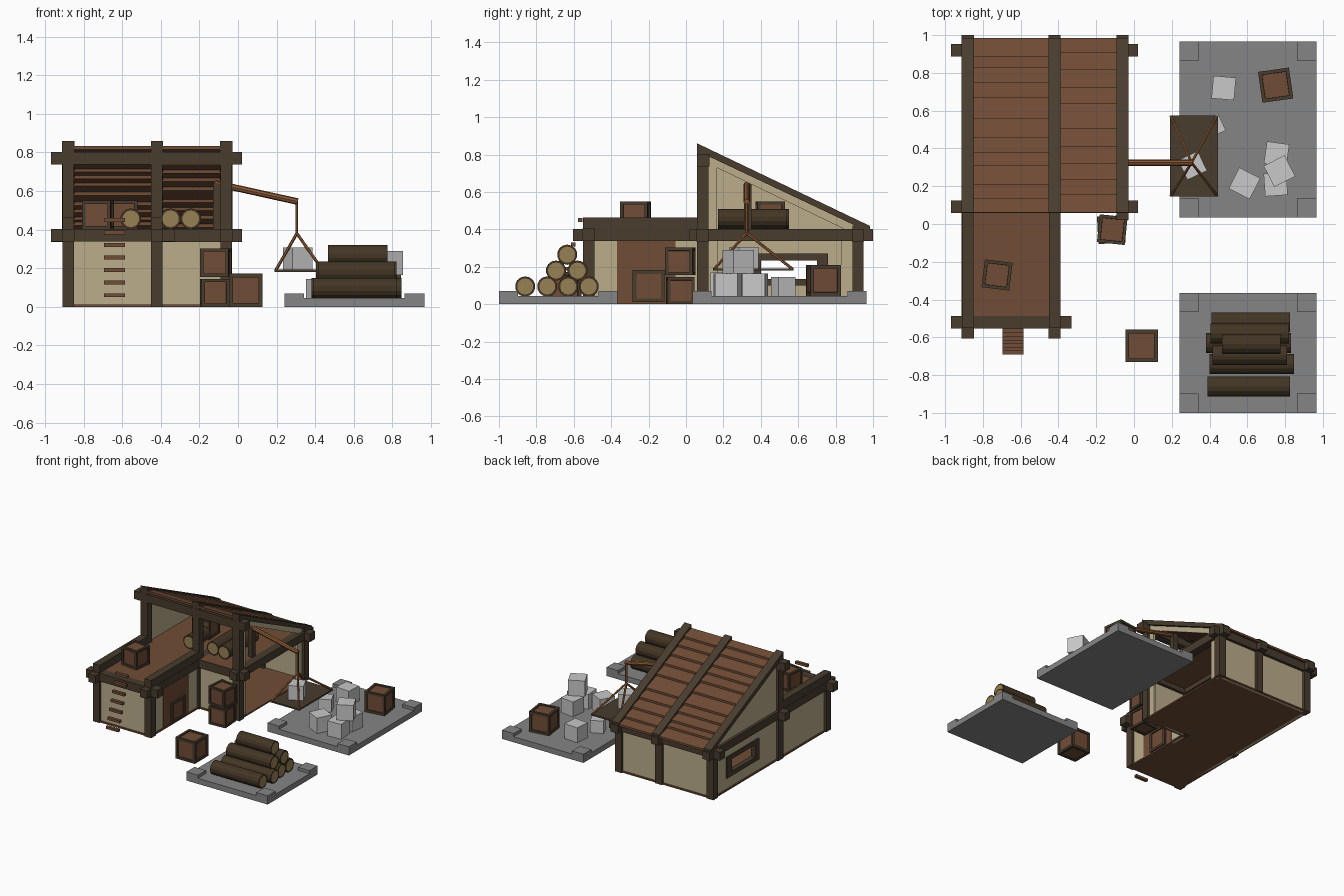
import bpy, bmesh, math, random
from mathutils import Vector, Matrix

if "Cube" in bpy.data.objects:
    bpy.data.objects.remove(bpy.data.objects["Cube"])

random.seed(4)


def material(name, r, g, b):
    m = bpy.data.materials.new(name)
    m.diffuse_color = (r, g, b, 1)
    m.use_nodes = True
    m.node_tree.nodes["Principled BSDF"].inputs["Base Color"].default_value = m.diffuse_color
    return m


FRAME = material("dark timber", .065, .045, .027)
CREAM = material("cream plaster", .50, .42, .26)
PLANK = material("brown plank", .165, .073, .037)
SLAB = material("grey stone", .235, .235, .235)
BLOCK = material("pale stone", .58, .58, .58)
BARK = material("bark", .056, .036, .018)
WOOD = material("cut wood", .31, .22, .09)
ROPE = material("rope tan", .27, .105, .035)


def finish(name, bm, *mats):
    me = bpy.data.meshes.new(name)
    bmesh.ops.recalc_face_normals(bm, faces=bm.faces)
    bm.to_mesh(me)
    bm.free()
    for m in mats:
        me.materials.append(m)
    ob = bpy.data.objects.new(name, me)
    bpy.context.collection.objects.link(ob)
    return ob


def box(name, mat, x0, x1, y0, y1, z0, z1):
    bm = bmesh.new()
    bmesh.ops.create_cube(bm, size=1)
    for v in bm.verts:
        v.co = ((x0, x1)[v.co.x > 0], (y0, y1)[v.co.y > 0], (z0, z1)[v.co.z > 0])
    return finish(name, bm, mat)


def prism_x(name, mat, x0, x1, pts):
    """Extrude a (y, z) outline along x."""
    bm = bmesh.new()
    f = bm.faces.new([bm.verts.new((x0, y, z)) for y, z in pts])
    r = bmesh.ops.extrude_face_region(bm, geom=[f])
    for v in r["geom"]:
        if isinstance(v, bmesh.types.BMVert):
            v.co.x = x1
    return finish(name, bm, mat)


def cube(name, mat, x, y, z, s, deg):
    """Stone block standing on height z."""
    bm = bmesh.new()
    bmesh.ops.create_cube(bm, size=s)
    ob = finish(name, bm, mat)
    ob.location = (x, y, z + s / 2)
    ob.rotation_euler.z = math.radians(deg)


def crate(x, y, z, s, deg):
    """Timber crate with sunken plank panels."""
    bm = bmesh.new()
    bmesh.ops.create_cube(bm, size=s)
    faces = list(bm.faces)
    bmesh.ops.inset_individual(bm, faces=faces, thickness=s * .16, depth=0)
    r = bmesh.ops.inset_individual(bm, faces=faces, thickness=.001, depth=-.008)
    for f in faces:
        f.material_index = 1
    ob = finish("crate", bm, FRAME, PLANK)
    ob.location = (x, y, z + s / 2)
    ob.rotation_euler.z = math.radians(deg)


def rod(name, a, b, r, sides, *mats):
    """Cylinder between two points; a second material marks inset end caps."""
    a, b = Vector(a), Vector(b)
    bm = bmesh.new()
    rot = (b - a).to_track_quat('Z', 'Y').to_matrix().to_4x4()
    bmesh.ops.create_cone(bm, cap_ends=True, segments=sides, radius1=r, radius2=r,
                          depth=(b - a).length, matrix=Matrix.Translation((a + b) / 2) @ rot)
    if len(mats) > 1:
        caps = [f for f in bm.faces if len(f.verts) == sides]
        bmesh.ops.inset_individual(bm, faces=caps, thickness=r * .2, depth=0)
        for f in caps:
            f.material_index = 1
    return finish(name, bm, *mats)


def roof_z(y):
    return .86 - .478 * (y - .06)


# Floors: L-shaped ground floor and upper deck
for name, z0, z1 in (("ground_floor", 0, .012), ("upper_deck", .375, .402)):
    box(name + "_main", PLANK, -.90, -.04, .07, .94, z0, z1)
    box(name + "_wing", PLANK, -.90, -.40, -.54, .07, z0, z1)

# Posts
COLS = (-.88, -.42, -.06)
for x in COLS:
    box("tall_post", FRAME, x - .03, x + .03, .06, .12, 0, .82)
    box("back_post", FRAME, x - .03, x + .03, .89, .95, 0, .42)
for x in COLS[:2]:
    box("wing_post", FRAME, x - .03, x + .03, -.55, -.49, 0, .40)
    box("deck_rail", FRAME, x - .03, x + .03, -.55, .06, .40, .465)

# Beams
for x, y0 in zip(COLS, (-.605, -.605, .02)):
    box("long_beam", FRAME, x - .032, x + .032, y0, 1.0, .338, .402)
for name, x1, y, z in (("wing_beam", -.33, -.52, .338), ("middle_beam", .02, .09, .336),
                       ("back_beam", .02, .92, .336), ("top_beam", .02, .092, .737)):
    box(name, FRAME, -.97, x1, y - .033, y + .033, z, z + .066)

# Plaster walls
box("wing_front_wall", CREAM, -.86, -.44, -.53, -.51, 0, .35)
box("main_front_wall", CREAM, -.40, -.08, .08, .10, 0, .35)
box("back_wall", CREAM, -.86, -.08, .91, .93, 0, .35)
for y0, y1, z0, z1 in ((-.5, .37, 0, .35), (.74, .9, 0, .35), (.37, .74, 0, .12), (.37, .74, .25, .35)):
    box("left_wall", CREAM, -.89, -.87, y0, y1, z0, z1)
for y0, y1 in ((.11, .17), (.83, .90)):
    box("right_jamb", CREAM, -.07, -.05, y0, y1, 0, .35)
box("wing_right_wall", CREAM, -.43, -.41, -.5, .08, 0, .35)
box("wing_door", PLANK, -.43, -.404, -.37, -.055, 0, .345)

# Left window frame
for y0, y1, z0, z1 in ((.35, .40, .10, .27), (.70, .76, .10, .27), (.40, .70, .10, .135), (.40, .70, .235, .27)):
    box("window_frame", FRAME, -.90, -.86, y0, y1, z0, z1)

# Gables: solid on the left, open triangle with a plaster rim on the right
prism_x("left_gable", CREAM, -.89, -.87, [(.1, .39), (.1, roof_z(.1) - .03), (.92, roof_z(.92) - .03), (.92, .39)])
prism_x("right_gable_side", CREAM, -.07, -.05, [(.11, .39), (.11, roof_z(.11) - .03), (.165, roof_z(.165) - .03), (.165, .39)])
prism_x("right_gable_slope", CREAM, -.07, -.05, [(.165, .73), (.165, roof_z(.165) - .03), (.93, roof_z(.93) - .03),
                                               (.93, .39), (.85, .40)])

# Roof rafters and overlapping planks
for x in COLS:
    prism_x("rafter", FRAME, x - .032, x + .032, [(.06, .80), (.06, .86), (.985, roof_z(.985)), (.985, roof_z(.985) - .035),
                                                (.13, roof_z(.13) - .04)])
for x0, x1, n in ((-.86, -.44, 11), (-.40, -.08, 10)):
    cuts = [.06 + .92 * (i + (random.uniform(-.3, .3) if 0 < i < n else 0)) / n for i in range(n + 1)]
    for a, b in zip(cuts, cuts[1:]):
        za, zb = roof_z(a) - .028, roof_z(b) - .012
        prism_x("roof_plank", PLANK, x0, x1, [(a, za), (b + .004, zb), (b + .004, zb - .017), (a, za - .017)])

# Ladder rungs leaning on the wing front
for i in range(7):
    z, y = .06 + i * .065, -.68 + i * .019
    box("ladder_rung", PLANK, -.695, -.585, y - .012, y + .012, z - .01, z + .01)

# Crane with hanging platform
box("crane_mount", FRAME, -.13, -.09, .31, .35, .40, .645)
rod("crane_arm", (-.12, .325, .64), (.31, .325, .545), .017, 8, ROPE)
rod("hoist_rope", (.305, .325, .55), (.305, .325, .37), .008, 6, ROPE)
for x in (.195, .44):
    for y in (.15, .57):
        rod("sling_rope", (.305, .325, .38), (x, y, .188), .008, 6, ROPE)
box("hanging_platform", FRAME, .19, .445, .145, .575, .18, .192)
cube("hung_block", BLOCK, .31, .31, .192, .115, 25)

# Stone storage slabs with raised corners
for y0, y1 in ((-1.0, -.365), (.035, .965)):
    box("slab", SLAB, .24, .965, y0, y1, 0, .045)
    for x in (.24, .863):
        for y in (y0, y1 - .102):
            box("slab_corner", SLAB, x, x + .102, y, y + .102, .0, .07)

# Stone blocks
for x, y, z, s, a in ((.475, .72, .045, .12, -5), (.585, .215, .045, .125, -27), (.755, .37, .045, .12, -8),
                      (.75, .21, .045, .12, 4), (.77, .28, .165, .125, 27), (.42, .52, .045, .1, 25)):
    cube("stone_block", BLOCK, x, y, z, s, a)

# Crates
for c in ((-.12, -.03, 0, .145, 3), (-.115, -.03, .155, .148, -6), (.04, -.645, 0, .172, 0),
          (-.725, -.27, .402, .148, -7), (.75, .735, .045, .165, 8), (-.60, .45, .402, .148, 4),
          (-.475, -.2, .012, .17, 0)):
    crate(*c)

# Log pile and logs on the upper deck
for y, z, x0, x1 in ((-.86, .095, .39, .825), (-.742, .095, .40, .847), (-.63, .095, .38, .83), (-.52, .095, .41, .825),
                     (-.695, .18, .415, .81), (-.58, .18, .405, .82), (-.635, .265, .465, .775)):
    rod("log", (x0, y, z), (x1, y, z), .054, 14, BARK, WOOD)
for x, z, y0, y1 in ((-.555, .456, .17, .37), (-.35, .456, .18, .55), (-.245, .456, .17, .54)):
    rod("stored_log", (x, y0, z), (x, y1, z), .054, 14, BARK, WOOD)
